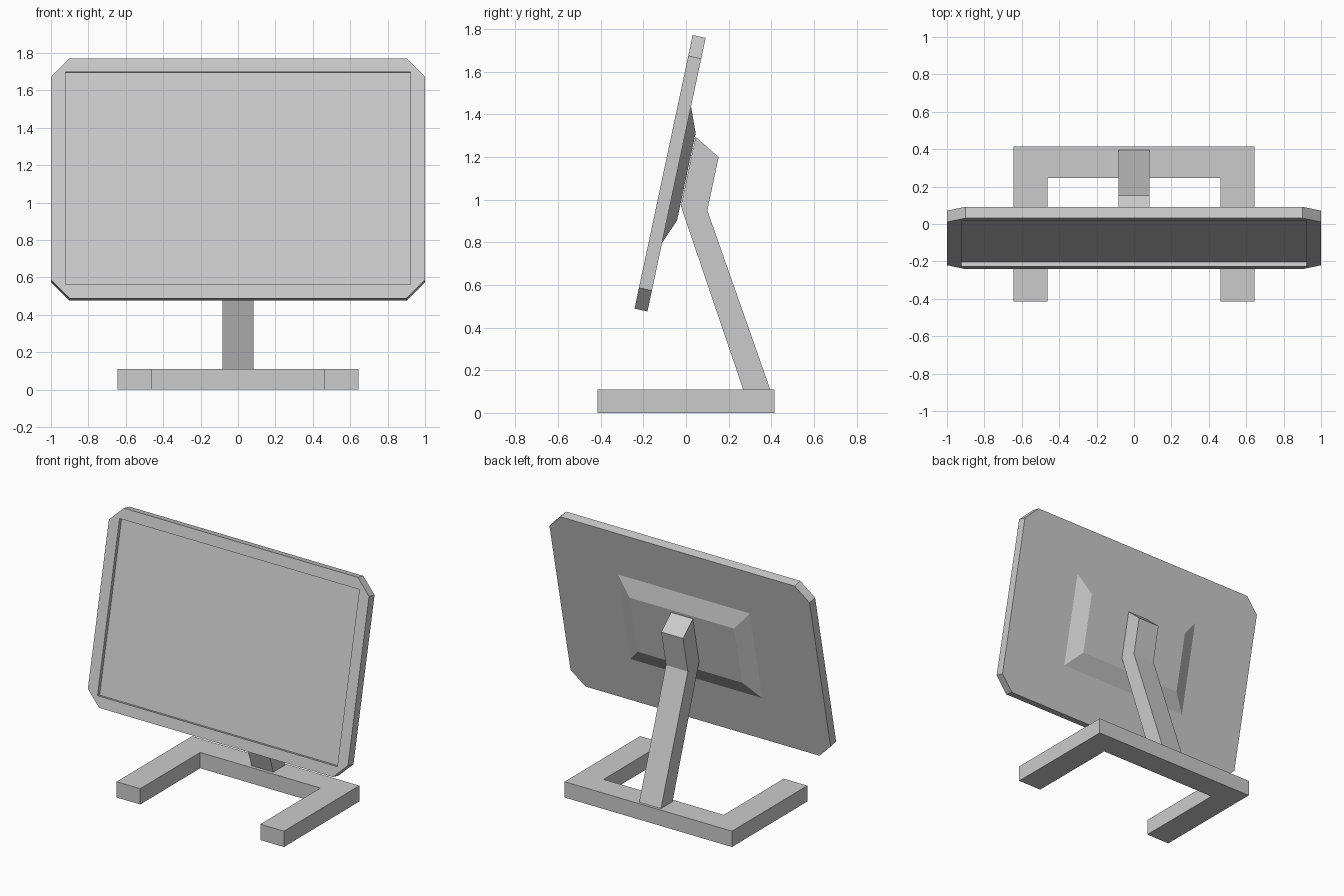
import bpy, bmesh
from math import radians
from mathutils import Matrix

if "Cube" in bpy.data.objects:
    bpy.data.objects.remove(bpy.data.objects["Cube"])

# Screen frame: origin at the centre of the front face, leaning back 12 degrees
TILT = Matrix.Translation((0, -0.105, 1.1305)) @ Matrix.Rotation(radians(-12), 4, 'X')


def loft(name, loop_a, loop_b, matrix=Matrix()):
    """Closed solid between two matching loops of 3D points."""
    bm = bmesh.new()
    a = [bm.verts.new(p) for p in loop_a]
    b = [bm.verts.new(p) for p in loop_b]
    bm.faces.new(a)
    bm.faces.new(b)
    n = len(a)
    for i in range(n):
        j = (i + 1) % n
        bm.faces.new((a[i], a[j], b[j], b[i]))
    bmesh.ops.recalc_face_normals(bm, faces=bm.faces)
    bm.transform(matrix)
    mesh = bpy.data.meshes.new(name)
    bm.to_mesh(mesh)
    bm.free()
    obj = bpy.data.objects.new(name, mesh)
    bpy.context.collection.objects.link(obj)
    return obj


def rect(w, h, y):
    return [(sx * w, y, sz * h) for sx, sz in ((-1, -1), (1, -1), (1, 1), (-1, 1))]


def chamfered(w, h, c, y):
    return [(x, y, z) for x, z in (
        (-w + c, -h), (w - c, -h), (w, -h + c), (w, h - c),
        (w - c, h), (-w + c, h), (-w, h - c), (-w, -h + c))]


# Screen panel with clipped corners and a recessed display
T = 0.062
panel = loft("screen_panel", chamfered(1, 0.656, 0.1, 0), chamfered(1, 0.656, 0.1, T), TILT)
cutter = loft("display_cutter", rect(0.922, 0.582, -0.1), rect(0.922, 0.582, 0.024), TILT)
cutter.hide_render = True
mod = panel.modifiers.new("recess", 'BOOLEAN')
mod.operation = 'DIFFERENCE'
mod.solver = 'EXACT'
mod.object = cutter
bpy.context.view_layer.objects.active = panel
bpy.ops.object.modifier_apply(modifier=mod.name)
bpy.data.objects.remove(cutter)

# Tapered housing on the back of the panel
loft("rear_housing", rect(0.507, 0.327, T), rect(0.402, 0.209, T + 0.047), TILT)

# Bent stand arm, side profile (y, z)
arm = [(0.268, 0.11), (0.395, 0.11), (0.10, 0.95), (0.153, 1.20), (0.045, 1.295), (-0.024, 0.97)]
loft("stand_arm", [(-0.084, y, z) for y, z in arm], [(0.084, y, z) for y, z in arm])

# U-shaped foot, open to the front
half = [(0.462, 0.245), (0.462, -0.414), (0.643, -0.414), (0.643, 0.414)]
foot = half + [(-x, y) for x, y in reversed(half)]
loft("base_foot", [(x, y, 0) for x, y in foot], [(x, y, 0.11) for x, y in foot])
